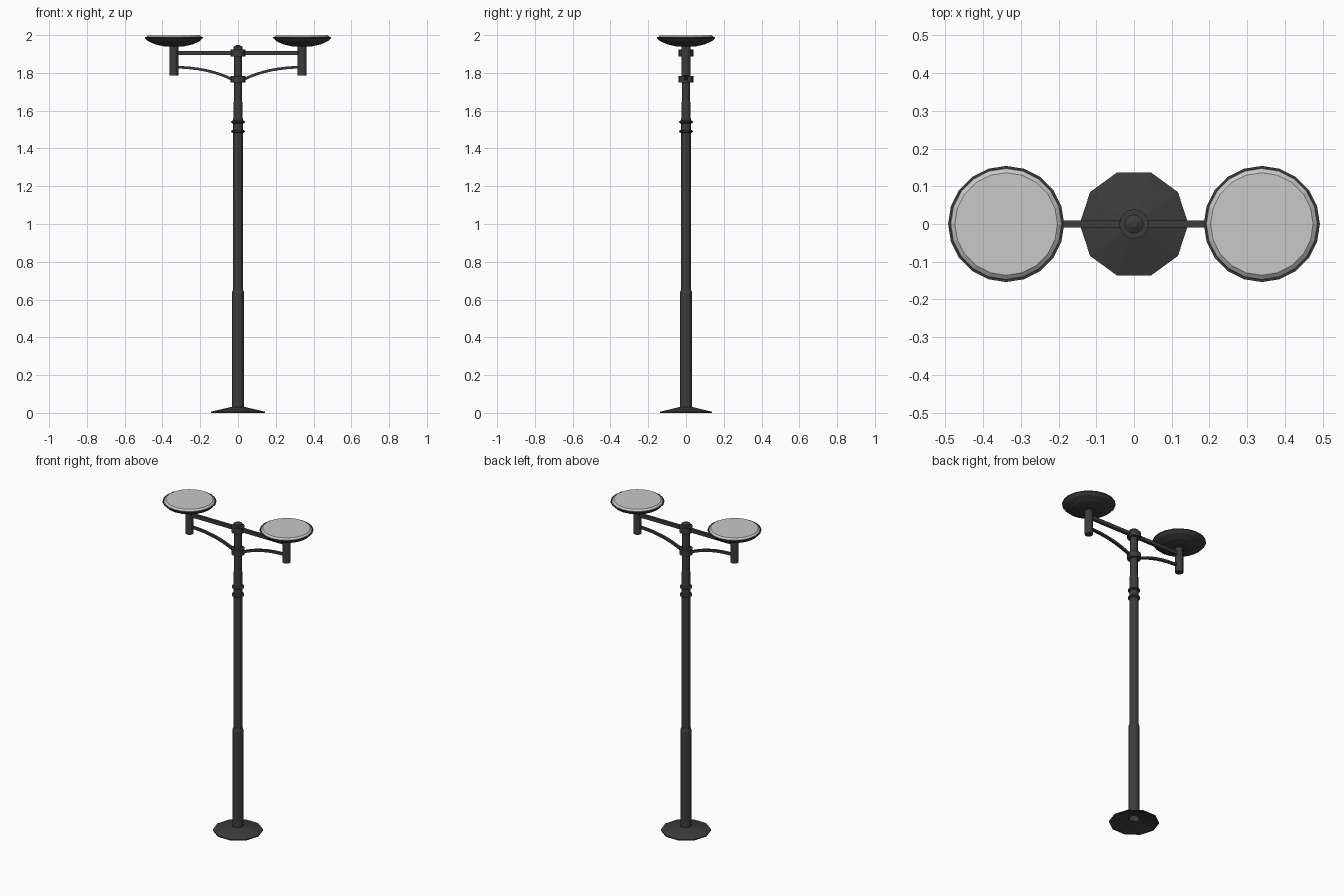
import bpy, bmesh
from math import cos, sin, pi
from mathutils import Vector

cube = bpy.data.objects.get("Cube")
if cube:
    bpy.data.objects.remove(cube, do_unlink=True)


def material(name, value):
    mat = bpy.data.materials.new(name)
    mat.use_nodes = True
    color = (value, value, value, 1)
    mat.diffuse_color = color
    mat.node_tree.nodes["Principled BSDF"].inputs["Base Color"].default_value = color
    return mat


METAL = material("dark_metal", 0.045)
GLASS = material("pale_glass", 0.58)


def finish(name, bm, mat):
    mesh = bpy.data.meshes.new(name)
    bm.to_mesh(mesh)
    bm.free()
    mesh.materials.append(mat)
    obj = bpy.data.objects.new(name, mesh)
    bpy.context.collection.objects.link(obj)
    return obj


def lathe(name, profile, sides, mat=METAL, x=0, cap_low=False, cap_high=False):
    """Turn (radius, height) points, listed bottom to top, about a vertical axis."""
    bm = bmesh.new()
    rings = []
    for r, z in profile:
        rings.append([bm.verts.new((x + r * cos(2 * pi * i / sides),
                                    r * sin(2 * pi * i / sides), z))
                      for i in range(sides)])
    for low, high in zip(rings, rings[1:]):
        for i in range(sides):
            j = (i + 1) % sides
            bm.faces.new((low[i], low[j], high[j], high[i]))
    if cap_low:
        bm.faces.new(rings[0][::-1])
    if cap_high:
        bm.faces.new(rings[-1])
    return finish(name, bm, mat)


def solid(name, profile, sides, mat=METAL, x=0):
    return lathe(name, profile, sides, mat, x, True, True)


def bar(name, path, width, height):
    """Sweep a rectangular section along a path in the x-z plane."""
    bm = bmesh.new()
    pts = [Vector((x, 0, z)) for x, z in path]
    rings = []
    for i, p in enumerate(pts):
        along = (pts[min(i + 1, len(pts) - 1)] - pts[max(i - 1, 0)]).normalized()
        up = Vector((-along.z, 0, along.x)) * height / 2
        side = Vector((0, width / 2, 0))
        rings.append([bm.verts.new(p + o)
                      for o in (up + side, up - side, -up - side, -up + side)])
    for a, b in zip(rings, rings[1:]):
        for i in range(4):
            j = (i + 1) % 4
            bm.faces.new((a[i], a[j], b[j], b[i]))
    bm.faces.new(rings[0])
    bm.faces.new(rings[-1])
    bmesh.ops.recalc_face_normals(bm, faces=bm.faces)
    return finish(name, bm, METAL)


# Foot flange and hollow stepped pole
lathe("base_flange", [(0.144, 0), (0.144, 0.006), (0.033, 0.032)], 10)
lathe("pole", [(0.033, 0.025), (0.033, 0.635), (0.027, 0.65), (0.025, 1.63),
               (0.022, 1.65), (0.022, 1.93)], 12, cap_high=True)

# Decorative rings, arm collars and top cap
for name, z in (("lower_ring", 1.49), ("upper_ring", 1.54)):
    solid(name, [(0.03, z - 0.007), (0.036, z - 0.003),
                 (0.036, z + 0.003), (0.03, z + 0.007)], 16)
for name, z in (("lower_collar", 1.766), ("upper_collar", 1.905)):
    solid(name, [(0.039, z - 0.018), (0.039, z + 0.018)], 16)
solid("top_cap", [(0.025, 1.92), (0.025, 1.938), (0.008, 1.947)], 16)

# Two mirrored lamp arms
for label, s in (("left", 1), ("right", -1)):
    x = s * 0.339
    bar(label + "_arm", [(0, 1.905), (x, 1.905)], 0.018, 0.022)
    # Arched brace under the arm
    start, bend, end = Vector((0.03, 1.765)), Vector((0.16, 1.83)), Vector((0.339, 1.83))
    arch = []
    for i in range(9):
        t = i / 8
        p = start * (1 - t) ** 2 + bend * 2 * t * (1 - t) + end * t ** 2
        arch.append((s * p.x, p.y))
    bar(label + "_brace", arch, 0.016, 0.014)
    solid(label + "_lamp_stem", [(0.024, 1.786), (0.024, 1.945)], 12, x=x)
    # Shallow dish with a raised pale lens
    lathe(label + "_lamp_dish", [(0.055, 1.941), (0.1, 1.951), (0.138, 1.969),
                                 (0.154, 1.985), (0.154, 1.99), (0.148, 1.99)],
          20, x=x, cap_low=True)
    solid(label + "_lamp_lens", [(0.148, 1.985), (0.147, 1.991), (0.136, 2.0)],
          20, GLASS, x)
